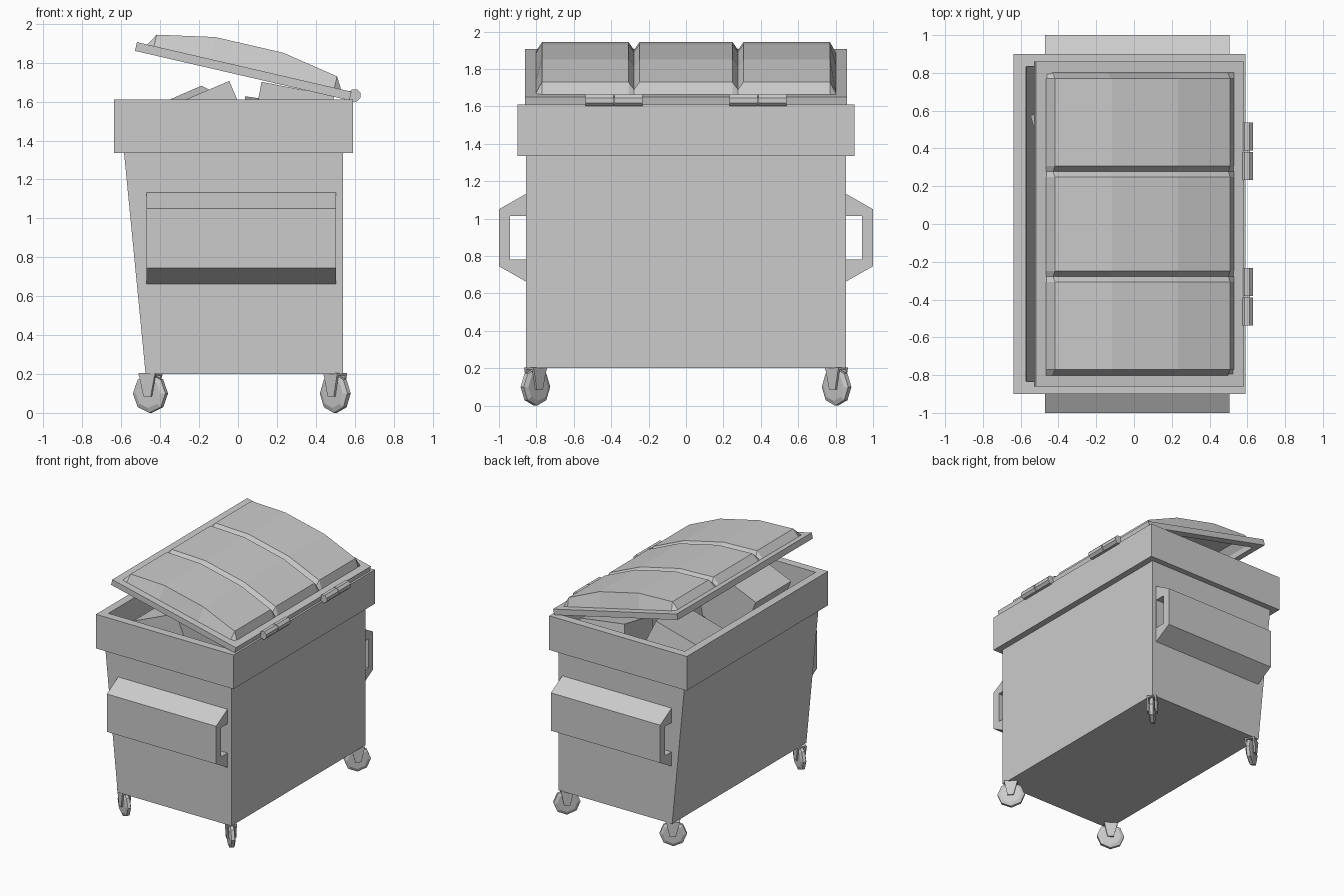
import bpy, bmesh
from math import sin, cos, pi, radians
from mathutils import Matrix, Vector

if "Cube" in bpy.data.objects:
    bpy.data.objects.remove(bpy.data.objects["Cube"])


def finish(name, bm, matrix=None):
    bmesh.ops.recalc_face_normals(bm, faces=bm.faces[:])
    me = bpy.data.meshes.new(name)
    bm.to_mesh(me)
    bm.free()
    ob = bpy.data.objects.new(name, me)
    bpy.context.collection.objects.link(ob)
    if matrix is not None:
        ob.matrix_world = matrix
    return ob


def loft(name, loops, ring=False, matrix=None):
    """Skin closed loops; ring joins last to first, otherwise ends are capped."""
    bm = bmesh.new()
    vs = [[bm.verts.new(p) for p in loop] for loop in loops]
    n = len(vs[0])
    pairs = list(zip(vs, vs[1:])) + ([(vs[-1], vs[0])] if ring else [])
    for a, b in pairs:
        for i in range(n):
            j = (i + 1) % n
            bm.faces.new((a[i], a[j], b[j], b[i]))
    if not ring:
        bm.faces.new(vs[0])
        bm.faces.new(vs[-1])
    return finish(name, bm, matrix)


def rect(x0, x1, y, z):
    return [(x0, -y, z), (x1, -y, z), (x1, y, z), (x0, y, z)]


def box(name, size, matrix):
    x, y, z = (s / 2 for s in size)
    return loft(name, [rect(-x, x, y, -z), rect(-x, x, y, z)], matrix=matrix)


def frame(name, outer, inner, z0, z1, matrix=None):
    return loft(name, [rect(*outer, z0), rect(*outer, z1),
                       rect(*inner, z1), rect(*inner, z0)], True, matrix)


def disc(r, y, n=8):
    return [(r * sin(2 * pi * i / n), y, r * cos(2 * pi * i / n)) for i in range(n)]


T = Matrix.Translation

# Hollow body with sloping front wall, and the heavy rim
loft("body", [rect(-0.475, 0.54, 0.855, 0.2), rect(-0.588, 0.54, 0.855, 1.36),
              rect(-0.57, 0.525, 0.832, 1.36), rect(-0.455, 0.525, 0.832, 0.22)])
frame("rim", (-0.637, 0.59, 0.9), (-0.572, 0.527, 0.834), 1.335, 1.61)

# Lifting sleeves on both ends
outer = [(0.85, 1.135), (1.0, 1.05), (1.0, 0.745), (0.85, 0.66)]
inner = [(0.856, 1.015), (0.94, 1.015), (0.94, 0.78), (0.856, 0.78)]
for s in (-1, 1):
    def section(profile, x):
        return [(x, s * y, z) for y, z in profile]
    loft("lifting_sleeve", [section(outer, -0.47), section(outer, 0.505),
                            section(inner, 0.505), section(inner, -0.47)], True)

# Tilted lid: flat frame plus three hollow domed panels
lid = T((0.027, 0, 1.757)) @ Matrix.Rotation(radians(13), 4, 'Y')
frame("lid_frame", (-0.566, 0.566, 0.86), (-0.505, 0.505, 0.795), -0.024, 0.022, lid)
arch = [(-0.512, 0.02), (-0.476, 0.082), (-0.18, 0.138),
        (0.18, 0.138), (0.476, 0.082), (0.512, 0.02)]
rows = [(-0.803, 1), (-0.77, 0), (-0.308, 0), (-0.278, 0.042), (-0.248, 0),
        (0.248, 0), (0.278, 0.042), (0.308, 0), (0.77, 0), (0.803, 1)]
bm = bmesh.new()
grid = [[bm.verts.new((u, y, max(0.02, w - drop))) for u, w in arch] for y, drop in rows]
for a, b in zip(grid, grid[1:]):
    for i in range(len(arch) - 1):
        bm.faces.new((a[i], a[i + 1], b[i + 1], b[i]))
dome = finish("lid_panels", bm, lid)
if dome.data.polygons[12].normal.z < 0:
    dome.data.flip_normals()
shell = dome.modifiers.new("shell", 'SOLIDIFY')
shell.thickness = 0.012
shell.offset = -1

# Two-knuckle hinges
for yc in (-0.385, 0.385):
    for d in (-0.078, 0.078):
        loft("hinge_knuckle", [disc(0.034, -0.075), disc(0.034, 0.075)],
             matrix=T((0.598, yc + d, 1.632)) @ Matrix.Rotation(pi / 8, 4, 'Y'))
    box("hinge_pin", (0.03, 0.3, 0.03), T((0.598, yc, 1.632)))
    box("hinge_leaf", (0.05, 0.15, 0.02), T((0.575, yc + 0.078, 1.645)))

# Swivel casters, each turned its own way
for x, turn in ((-0.45, 33), (0.5, 45)):
    for s in (-1, 1):
        m = T((x, s * 0.805, 0.1)) @ Matrix.Rotation(radians(s * turn), 4, 'Z')
        loft("caster_wheel", [disc(0.075, -0.022), disc(0.1, -0.012),
                              disc(0.1, 0.012), disc(0.075, 0.022)], matrix=m)
        for side in (-1, 1):
            off = m @ T((0, side * 0.03, 0))
            loft("caster_fork", [rect(-0.02, 0.025, 0.006, -0.015),
                                 rect(-0.05, 0.05, 0.006, 0.102)], matrix=off)
        box("caster_axle", (0.02, 0.072, 0.02), m)
        box("caster_plate", (0.1, 0.072, 0.012), m @ T((0, 0, 0.098)))

# Discarded boxes showing above the rim
for name, loc, size, rot in (
        ("rubbish_box_front", (-0.16, -0.5, 1.44), (0.42, 0.45, 0.4), (0, -23, 0)),
        ("rubbish_box_back", (-0.23, 0.42, 1.38), (0.4, 0.5, 0.42), (8, -23, 12)),
        ("rubbish_box_middle", (0.26, 0.0, 1.42), (0.38, 0.7, 0.5), (0, 11, 0)),
        ("rubbish_box_corner", (0.2, 0.6, 1.35), (0.4, 0.35, 0.45), (10, 8, 0))):
    r = (Matrix.Rotation(radians(rot[2]), 4, 'Z') @ Matrix.Rotation(radians(rot[1]), 4, 'Y')
         @ Matrix.Rotation(radians(rot[0]), 4, 'X'))
    box(name, size, T(loc) @ r)
